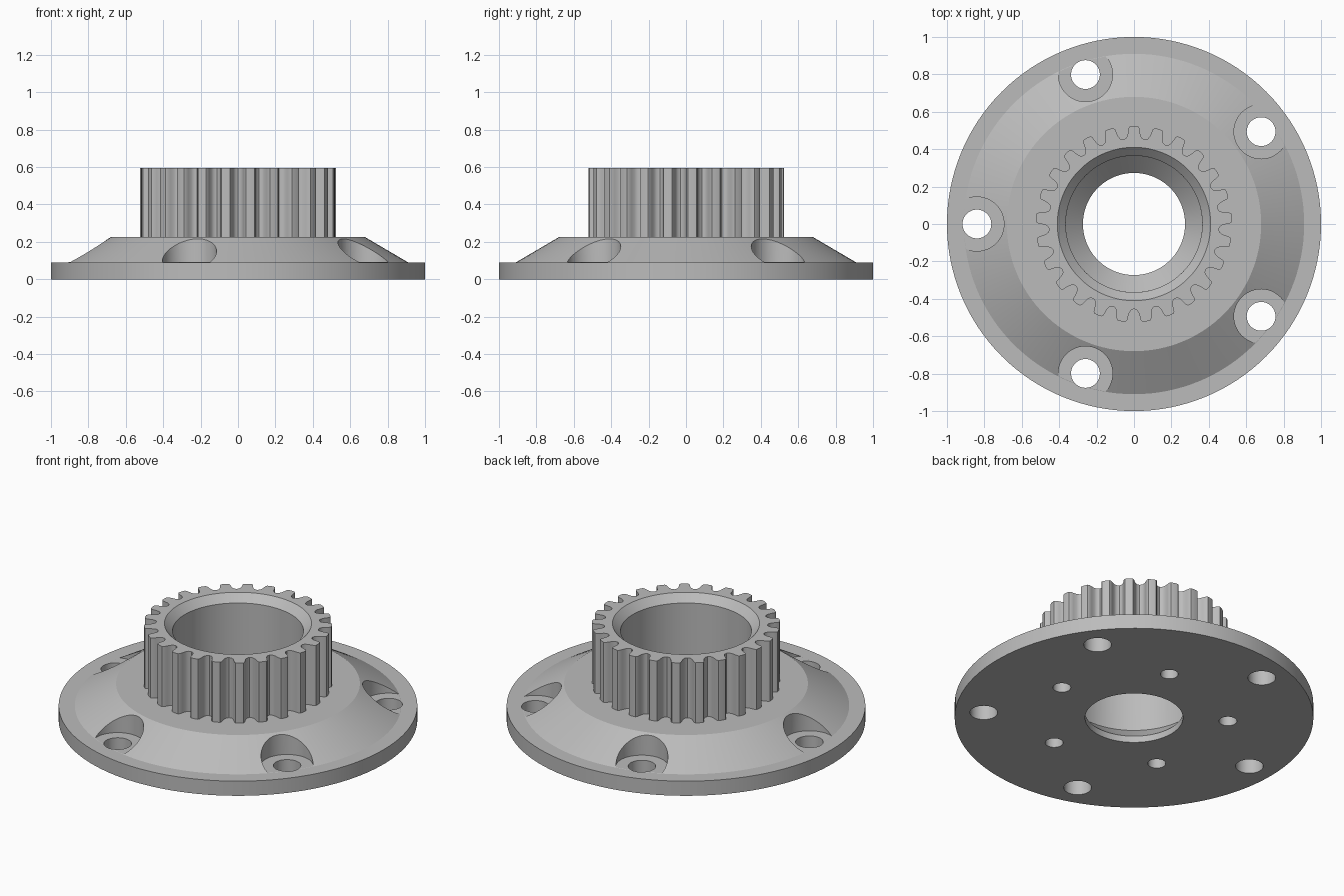
import bpy, bmesh, math
from math import pi, cos, sin, radians

cube = bpy.data.objects.get("Cube")
if cube:
    bpy.data.objects.remove(cube)

steel = bpy.data.materials.new("grey metal")
steel.use_nodes = True
steel.diffuse_color = (0.5, 0.5, 0.5, 1)
steel.node_tree.nodes["Principled BSDF"].inputs["Base Color"].default_value = (0.5, 0.5, 0.5, 1)


def finish(bm, name):
    """Turn a bmesh into a named object."""
    bmesh.ops.recalc_face_normals(bm, faces=bm.faces)
    mesh = bpy.data.meshes.new(name)
    bm.to_mesh(mesh)
    bm.free()
    mesh.materials.append(steel)
    obj = bpy.data.objects.new(name, mesh)
    bpy.context.collection.objects.link(obj)
    return obj


def skin(bm, rings, closed=False):
    """Join equal rings of verts with quads; cap the ends unless closed."""
    n = len(rings[0])
    pairs = list(zip(rings, rings[1:]))
    if closed:
        pairs.append((rings[-1], rings[0]))
    else:
        bm.faces.new(rings[0])
        bm.faces.new(rings[-1])
    for a, b in pairs:
        for i in range(n):
            j = (i + 1) % n
            bm.faces.new((a[i], a[j], b[j], b[i]))


def ring(bm, polar, z, x=0, y=0):
    return [bm.verts.new((x + r * cos(a), y + r * sin(a), z)) for a, r in polar]


def circle(r, n):
    return [(2 * pi * i / n, r) for i in range(n)]


def smooth(obj, angle):
    bpy.ops.object.select_all(action='DESELECT')
    obj.select_set(True)
    bpy.context.view_layer.objects.active = obj
    bpy.ops.object.shade_smooth_by_angle(angle=radians(angle))


# Flange: turned section with a sloped shoulder and tapered bore
section = [(0.273, 0), (1, 0), (1, 0.09), (0.91, 0.09), (0.68, 0.225),
           (0.365, 0.225), (0.365, 0.13), (0.273, 0.04)]
bm = bmesh.new()
skin(bm, [ring(bm, circle(r, 128), z) for r, z in section], closed=True)
flange = finish(bm, "flange")

# Cutters: five counterbored bolt holes, five blind holes underneath
bolt = [(0.077, -0.1), (0.077, 0.091), (0.145, 0.091), (0.145, 0.4)]
blind = [(0.05, -0.1), (0.05, 0.15)]
bm = bmesh.new()
for k in range(5):
    for profile, radius, angle in ((bolt, 0.84, 36 + 72 * k), (blind, 0.525, 72 * k)):
        a = radians(angle)
        skin(bm, [ring(bm, circle(r, 48), z, radius * cos(a), radius * sin(a))
                  for r, z in profile])
cutter = finish(bm, "hole_cutter")
cutter.hide_render = True
cutter.hide_viewport = True

cut = flange.modifiers.new("holes", 'BOOLEAN')
cut.operation = 'DIFFERENCE'
cut.solver = 'EXACT'
cut.object = cutter
bpy.context.view_layer.objects.active = flange
bpy.ops.object.modifier_apply(modifier=cut.name)
bpy.data.objects.remove(cutter)
smooth(flange, 25)

# Toothed hub: rounded gaps between narrow teeth, chamfered bore
TEETH = 25
half = [(0.17, 0.523), (0.22, 0.514), (0.25, 0.495), (0.29, 0.475), (0.37, 0.46)]
tooth = [(-f, r) for f, r in reversed(half)] + [(0, 0.525)] + half + [(0.5, 0.454)]
outline = [(pi / 2 + (k + f) * 2 * pi / TEETH, r) for k in range(TEETH) for f, r in tooth]


def bore(r):
    return [(a, r) for a, _ in outline]


bm = bmesh.new()
loops = [(outline, 0.225), (outline, 0.595), (bore(0.41), 0.595),
         (bore(0.365), 0.55), (bore(0.365), 0.225)]
skin(bm, [ring(bm, polar, z) for polar, z in loops], closed=True)
smooth(finish(bm, "toothed_hub"), 35)
